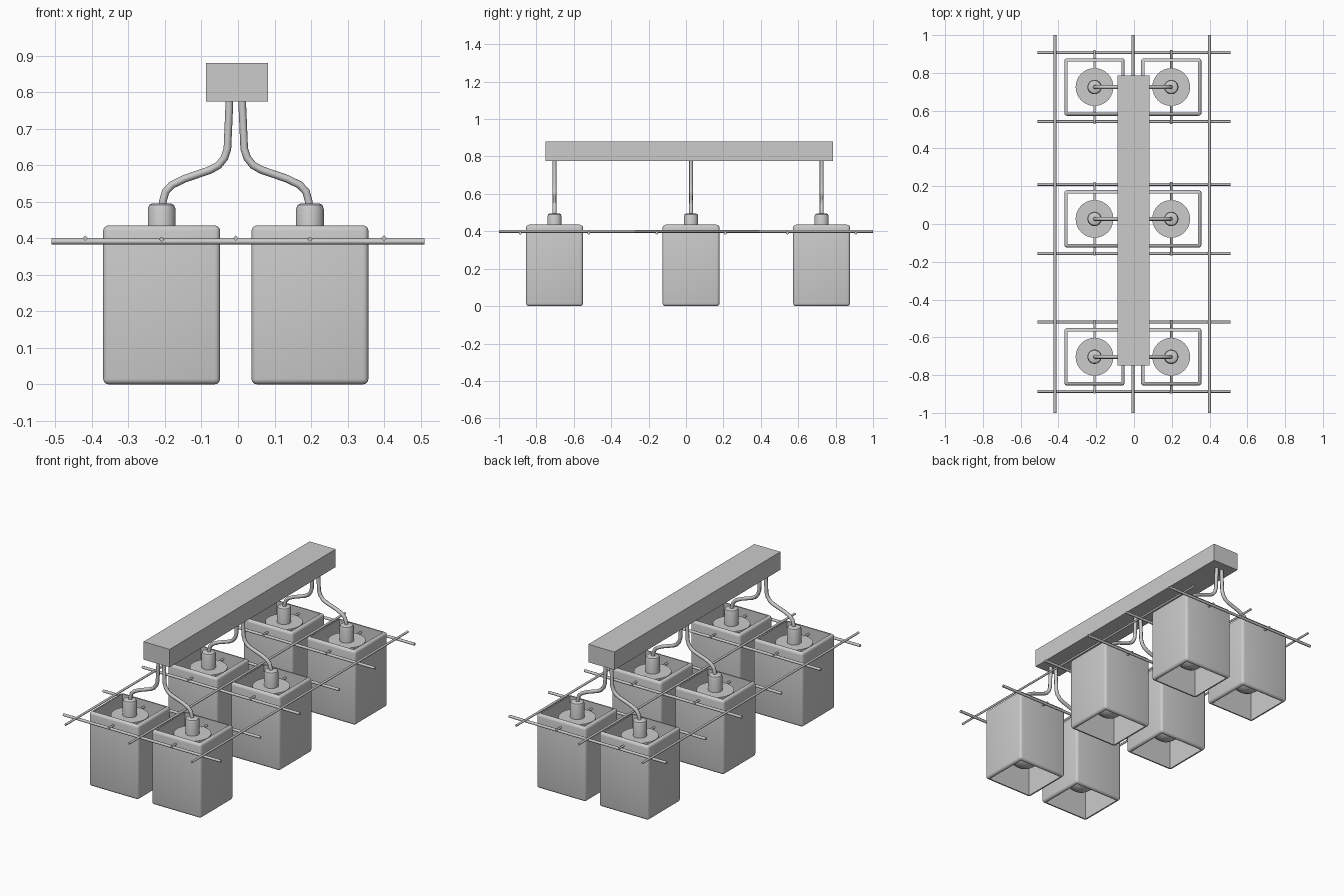
import bpy, bmesh, math
from mathutils import Vector

if "Cube" in bpy.data.objects:
    bpy.data.objects.remove(bpy.data.objects["Cube"])

CX = -0.006                      # symmetry line of the lamp pairs
LAMP_Y = (-0.703, 0.027, 0.725)


def smooth(ob, angle=40):
    bpy.ops.object.select_all(action='DESELECT')
    ob.select_set(True)
    bpy.context.view_layer.objects.active = ob
    bpy.ops.object.shade_smooth_by_angle(angle=math.radians(angle))


def from_bmesh(name, bm):
    bmesh.ops.recalc_face_normals(bm, faces=bm.faces)
    me = bpy.data.meshes.new(name)
    bm.to_mesh(me)
    bm.free()
    ob = bpy.data.objects.new(name, me)
    bpy.context.collection.objects.link(ob)
    return ob


def box(name, lo, hi):
    bm = bmesh.new()
    bmesh.ops.create_cube(bm, size=1)
    for v in bm.verts:
        v.co = Vector([(l + h) / 2 + c * (h - l) for l, h, c in zip(lo, hi, v.co)])
    return from_bmesh(name, bm)


def lathe(name, profile, x, y, seg=32):
    bm = bmesh.new()
    vs = [bm.verts.new((r, 0, z)) for r, z in profile]
    es = [bm.edges.new(p) for p in zip(vs, vs[1:])]
    bmesh.ops.spin(bm, geom=vs + es, cent=(0, 0, 0), axis=(0, 0, 1),
                   angle=2 * math.pi, steps=seg)
    bmesh.ops.remove_doubles(bm, verts=bm.verts, dist=1e-5)
    ob = from_bmesh(name, bm)
    ob.location = (x, y, 0)
    smooth(ob)
    return ob


def tube(name, pts, radius, res=2):
    cu = bpy.data.curves.new(name, 'CURVE')
    cu.dimensions = '3D'
    cu.bevel_depth, cu.bevel_resolution, cu.use_fill_caps = radius, res, True
    sp = cu.splines.new('POLY')
    sp.points.add(len(pts) - 1)
    for p, co in zip(sp.points, pts):
        p.co = (*co, 1)
    sp.use_smooth = True
    ob = bpy.data.objects.new(name, cu)
    bpy.context.collection.objects.link(ob)
    return ob


def shade(x, y):
    # open square sleeve with rounded rims and corners
    hx, hy, h, t = 0.16, 0.152, 0.435, 0.018
    bm = bmesh.new()
    rings = []
    for d, z in ((0, 0), (0, h), (t, h), (t, 0)):
        rings.append([bm.verts.new((sx * (hx - d), sy * (hy - d), z))
                      for sx, sy in ((-1, -1), (1, -1), (1, 1), (-1, 1))])
    for a, b in zip(rings, rings[1:] + rings[:1]):
        for i in range(4):
            j = (i + 1) % 4
            bm.faces.new((a[i], a[j], b[j], b[i]))
    outer = set(rings[0] + rings[1])
    edges = [e for e in bm.edges if e.verts[0] in outer and e.verts[1] in outer]
    bmesh.ops.bevel(bm, geom=edges, offset=0.015, segments=4, profile=0.5, affect='EDGES')
    ob = from_bmesh("lamp_shade", bm)
    ob.location = (x, y, 0)
    smooth(ob, 35)


# ceiling bar
box("ceiling_bar", (-0.087, -0.75, 0.775), (0.082, 0.787, 0.88))

# long rods and cross rods of the grid
for x in (-0.418, CX, 0.4):
    tube("long_rod", [(x, -1, 0.4), (x, 1, 0.4)], 0.008, 0)
for y in LAMP_Y:
    for d in (-0.183, 0.183):
        tube("cross_rod", [(-0.51, y + d, 0.391), (0.51, y + d, 0.391)], 0.008)

# six lamps
bulb = [(0, 0.07)] + [(0.095 * math.sin(a), 0.165 - 0.095 * math.cos(a))
                      for a in [math.radians(15 * k) for k in range(1, 10)]]
bulb += [(0.045, 0.26), (0.036, 0.3), (0.036, 0.39)]
socket = [(0, 0.38), (0.038, 0.38), (0.038, 0.48), (0.034, 0.491), (0.026, 0.495), (0, 0.495)]
disc = [(0, 0.392), (0.1, 0.392), (0.1, 0.402), (0, 0.402)]
stem = [(0.018, 0.8), (0.018, 0.76), (0.023, 0.645), (0.031, 0.62), (0.047, 0.6), (0.07, 0.587),
        (0.14, 0.563), (0.175, 0.546), (0.192, 0.528), (0.2, 0.5), (0.2, 0.47)]
for y in LAMP_Y:
    for s in (-1, 1):
        x = CX + s * 0.203
        shade(x, y)
        lathe("bulb", bulb, x, y)
        lathe("socket", socket, x, y)
        lathe("holder_disc", disc, x, y)
        tube("holder_rod", [(x, y - 0.195, 0.397), (x, y + 0.195, 0.397)], 0.006)
        tube("stem", [(CX + s * px, y, z) for px, z in stem], 0.0105)
